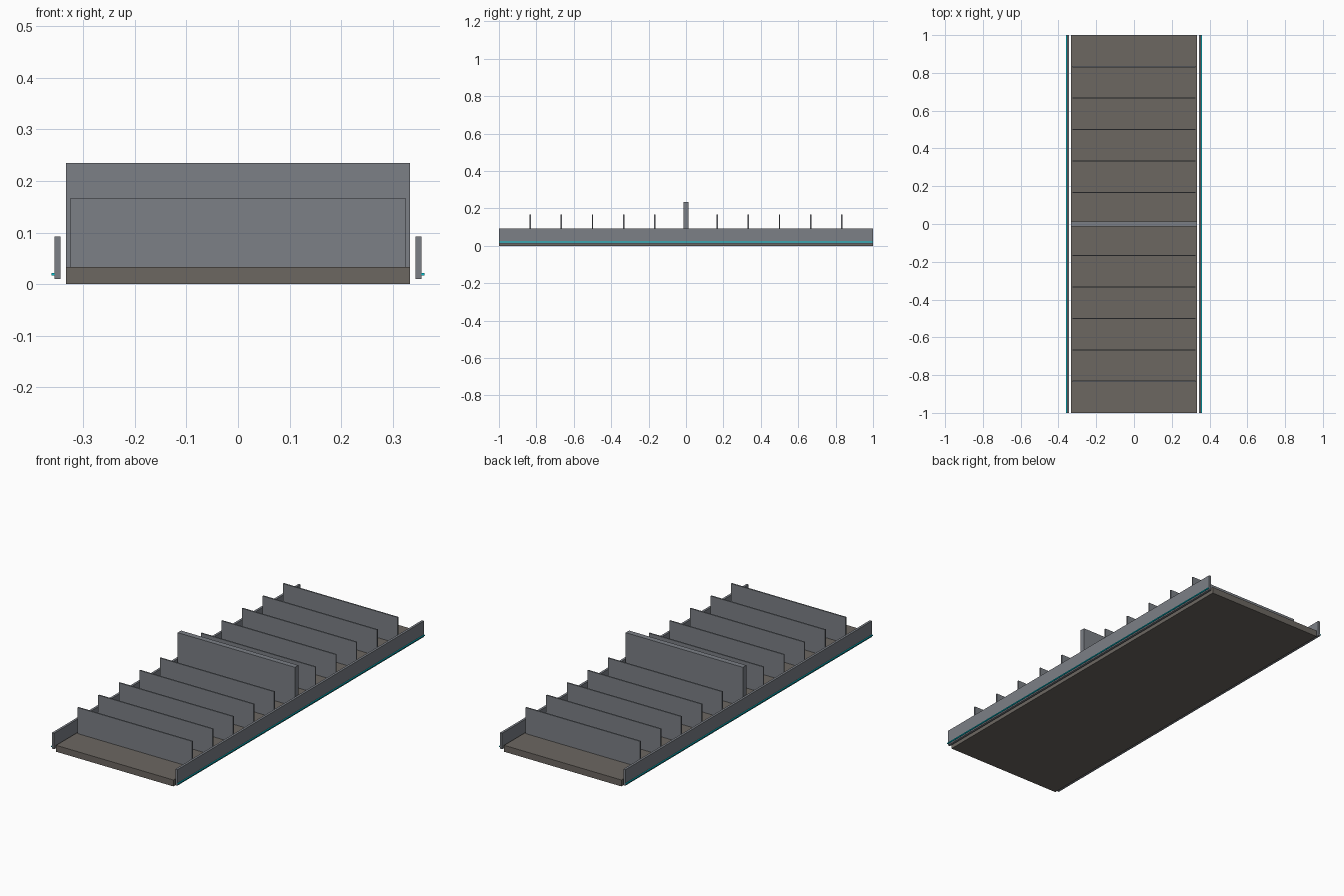
import bpy

if "Cube" in bpy.data.objects:
    bpy.data.objects.remove(bpy.data.objects["Cube"])


def material(name, rgb):
    m = bpy.data.materials.new(name)
    m.diffuse_color = (*rgb, 1)
    m.use_nodes = True
    m.node_tree.nodes["Principled BSDF"].inputs["Base Color"].default_value = m.diffuse_color
    return m


deck_mat = material("deck_brown", (0.15, 0.135, 0.12))
metal_mat = material("metal_grey", (0.2, 0.215, 0.24))
glow_mat = material("strip_cyan", (0.0, 0.6, 0.7))


def box(name, lo, hi, mat):
    """Axis-aligned box between two corners."""
    bpy.ops.mesh.primitive_cube_add(
        size=1, location=[(a + b) / 2 for a, b in zip(lo, hi)])
    ob = bpy.context.object
    ob.name = name
    ob.scale = [b - a for a, b in zip(lo, hi)]
    bpy.ops.object.transform_apply(location=False, rotation=False, scale=True)
    ob.data.materials.append(mat)
    return ob


COUNT = 12
PITCH = 2 / COUNT
DECK_TOP = 0.033

# Deck panels laid end to end
for i in range(COUNT):
    y = -1 + i * PITCH
    box(f"deck_panel_{i + 1}", (-0.333, y, 0), (0.333, y + PITCH, DECK_TOP), deck_mat)

# Thin cross dividers at the panel joints, with a tall wall in the middle
for i in range(1, COUNT):
    y = -1 + i * PITCH
    if i == COUNT // 2:
        box("centre_wall", (-0.333, -0.014, DECK_TOP), (0.333, 0.014, 0.235), metal_mat)
    else:
        box(f"divider_{i}", (-0.325, y - 0.0035, DECK_TOP),
            (0.325, y + 0.0035, 0.167), metal_mat)

# Side rails with a light strip along each outer face
for side, s in (("left", -1), ("right", 1)):
    x0, x1, x2 = s * 0.344, s * 0.356, s * 0.361
    box(f"{side}_rail", (min(x0, x1), -1, 0.01), (max(x0, x1), 1, 0.092), metal_mat)
    box(f"{side}_light_strip", (min(x1, x2), -1, 0.017),
        (max(x1, x2), 1, 0.022), glow_mat)
